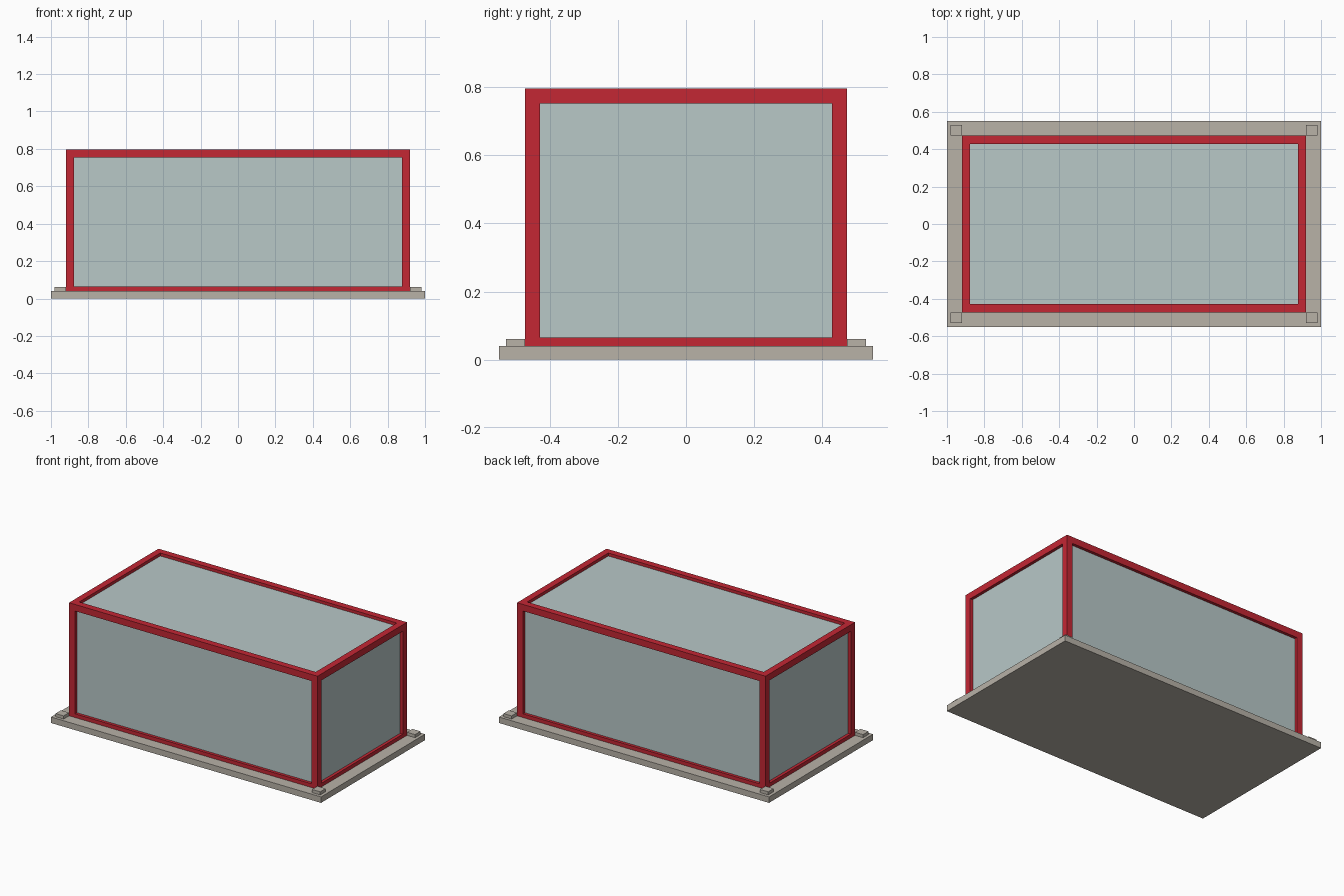
import bpy
import bmesh
from mathutils import Matrix, Vector

if "Cube" in bpy.data.objects:
    bpy.data.objects.remove(bpy.data.objects["Cube"])


def make_material(name, rgb):
    mat = bpy.data.materials.new(name)
    mat.use_nodes = True
    mat.diffuse_color = (*rgb, 1)
    mat.node_tree.nodes["Principled BSDF"].inputs["Base Color"].default_value = (*rgb, 1)
    return mat


RED = make_material("frame red", (0.55, 0.02, 0.034))
GLASS = make_material("pale glass", (0.48, 0.578, 0.575))
STONE = make_material("warm grey stone", (0.48, 0.445, 0.39))


def box(name, low, high, mat):
    low, high = Vector(low), Vector(high)
    mesh = bpy.data.meshes.new(name)
    bm = bmesh.new()
    place = Matrix.Translation((low + high) / 2) @ Matrix.Diagonal((*(high - low), 1))
    bmesh.ops.create_cube(bm, size=1, matrix=place)
    bm.to_mesh(mesh)
    bm.free()
    mesh.materials.append(mat)
    obj = bpy.data.objects.new(name, mesh)
    bpy.context.collection.objects.link(obj)
    return obj


def span(side, a, b):
    return sorted((side * a, side * b))


# Main dimensions
X, Y, TOP = 0.92, 0.473, 0.797
BEAM, RECESS, PANE = 0.044, 0.02, 0.008
BASE = 0.04
SILL = 0.065
IX, IY, IZ = X - BEAM, Y - BEAM, TOP - BEAM

# Base slab
box("base_slab", (-1, -0.55, 0), (1, 0.55, BASE), STONE)

# Corner posts and foot pads
for sx, side in ((1, "left"), (-1, "right")):
    for sy, end in ((-1, "front"), (1, "back")):
        x0, x1 = span(sx, IX, X)
        y0, y1 = span(sy, IY, Y)
        box(f"post_{end}_{side}", (x0, y0, BASE), (x1, y1, TOP), RED)
        x0, x1 = span(sx, X, 0.98)
        y0, y1 = span(sy, Y, 0.53)
        box(f"foot_pad_{end}_{side}", (x0, y0, BASE), (x1, y1, 0.061), STONE)

# Long rails and front and back panes
for sy, end in ((-1, "front"), (1, "back")):
    y0, y1 = span(sy, IY, Y)
    box(f"top_rail_{end}", (-IX, y0, IZ), (IX, y1, TOP), RED)
    box(f"sill_{end}", (-IX, y0, BASE), (IX, y1, SILL), RED)
    y0, y1 = span(sy, Y - RECESS - PANE, Y - RECESS)
    box(f"pane_{end}", (-IX, y0, SILL), (IX, y1, IZ), GLASS)

# Short rails and side panes
for sx, side in ((1, "left"), (-1, "right")):
    x0, x1 = span(sx, IX, X)
    box(f"top_rail_{side}", (x0, -IY, IZ), (x1, IY, TOP), RED)
    box(f"sill_{side}", (x0, -IY, BASE), (x1, IY, SILL), RED)
    x0, x1 = span(sx, X - RECESS - PANE, X - RECESS)
    box(f"pane_{side}", (x0, -IY, SILL), (x1, IY, IZ), GLASS)

# Roof pane
box("roof_pane", (-IX, -IY, TOP - RECESS - PANE), (IX, IY, TOP - RECESS), GLASS)
